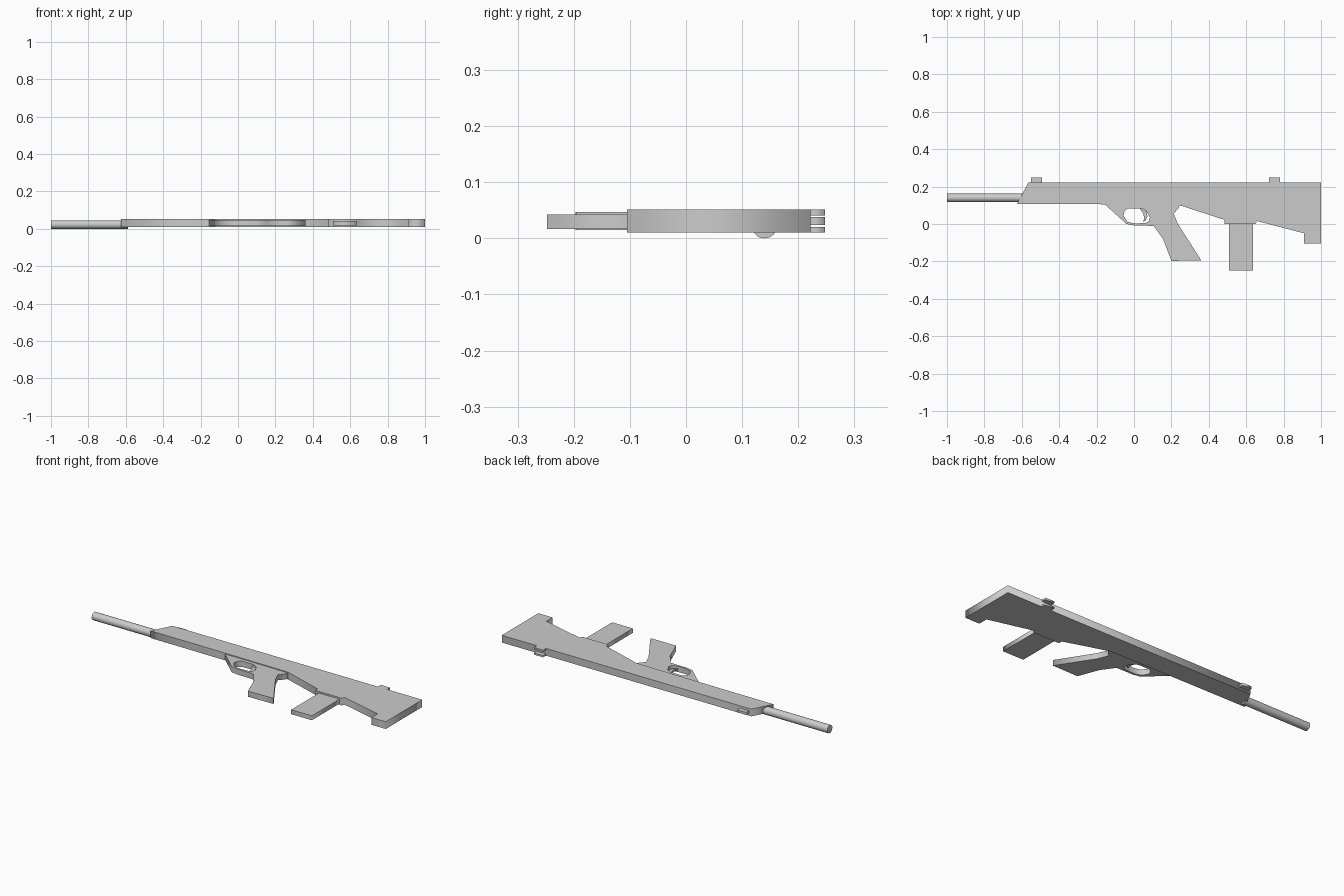
import bpy, math


def plate(name, loops, z0, z1):
    """Flat part: closed outlines in x/y (later loops are holes), extruded from z0 to z1."""
    cu = bpy.data.curves.new(name, 'CURVE')
    cu.dimensions = '2D'
    cu.fill_mode = 'BOTH'
    cu.extrude = (z1 - z0) / 2
    for pts in loops:
        sp = cu.splines.new('POLY')
        sp.points.add(len(pts) - 1)
        for p, (x, y) in zip(sp.points, pts):
            p.co = (x, y, 0, 1)
        sp.use_cyclic_u = True
    ob = bpy.data.objects.new(name, cu)
    bpy.context.collection.objects.link(ob)
    ob.location.z = (z0 + z1) / 2
    bpy.ops.object.select_all(action='DESELECT')
    ob.select_set(True)
    bpy.context.view_layer.objects.active = ob
    bpy.ops.object.convert(target='MESH')
    return bpy.context.object


def rect(x0, x1, y0, y1):
    return [(x0, y0), (x1, y0), (x1, y1), (x0, y1)]


# Body and stock
plate("body", [[(-0.625, 0.108), (-0.22, 0.106), (0.19, 0.102), (0.245, 0.1),
                (0.485, 0.022), (0.485, 0.0), (0.65, 0.0), (0.657, 0.016),
                (0.91, -0.05), (0.91, -0.105), (1, -0.105), (1, 0.222),
                (-0.565, 0.222)]], 0.010, 0.051)

# Grip and trigger guard, thinner than the body, with a finger hole
guard_hole = [(-0.057, 0.045), (-0.05, 0.07), (-0.033, 0.083), (0.04, 0.083),
              (0.065, 0.07), (0.085, 0.035), (0.08, 0.015), (0.06, 0.005),
              (0.0, 0.003), (-0.035, 0.012)]
plate("grip", [[(-0.155, 0.104), (-0.04, 0.0), (0.0, -0.008), (0.105, -0.01),
                (0.155, -0.08), (0.2, -0.197), (0.36, -0.195), (0.235, 0.0),
                (0.212, 0.055), (0.238, 0.085), (0.245, 0.104)], guard_hole],
      0.0145, 0.0465)

# Trigger
plate("trigger", [[(0.025, 0.09), (0.05, 0.055), (0.055, 0.025), (0.045, 0.012),
                   (0.062, 0.018), (0.072, 0.04), (0.06, 0.09)]], 0.024, 0.037)

# Magazine
plate("magazine", [rect(0.507, 0.637, -0.248, 0.01)], 0.017, 0.042)

# Sights: single front post, paired rear prongs
plate("front_sight", [rect(-0.55, -0.493, 0.215, 0.248)], 0.024, 0.038)
for side, z0, z1 in (("lower", 0.010, 0.020), ("upper", 0.041, 0.051)):
    plate("rear_sight_" + side, [rect(0.722, 0.78, 0.215, 0.248)], z0, z1)

# Barrel
bpy.ops.mesh.primitive_cylinder_add(vertices=32, radius=0.0225, depth=0.412,
                                    location=(-0.794, 0.14, 0.0225),
                                    rotation=(0, math.pi / 2, 0))
bpy.context.object.name = "barrel"
bpy.ops.object.shade_smooth_by_angle()
